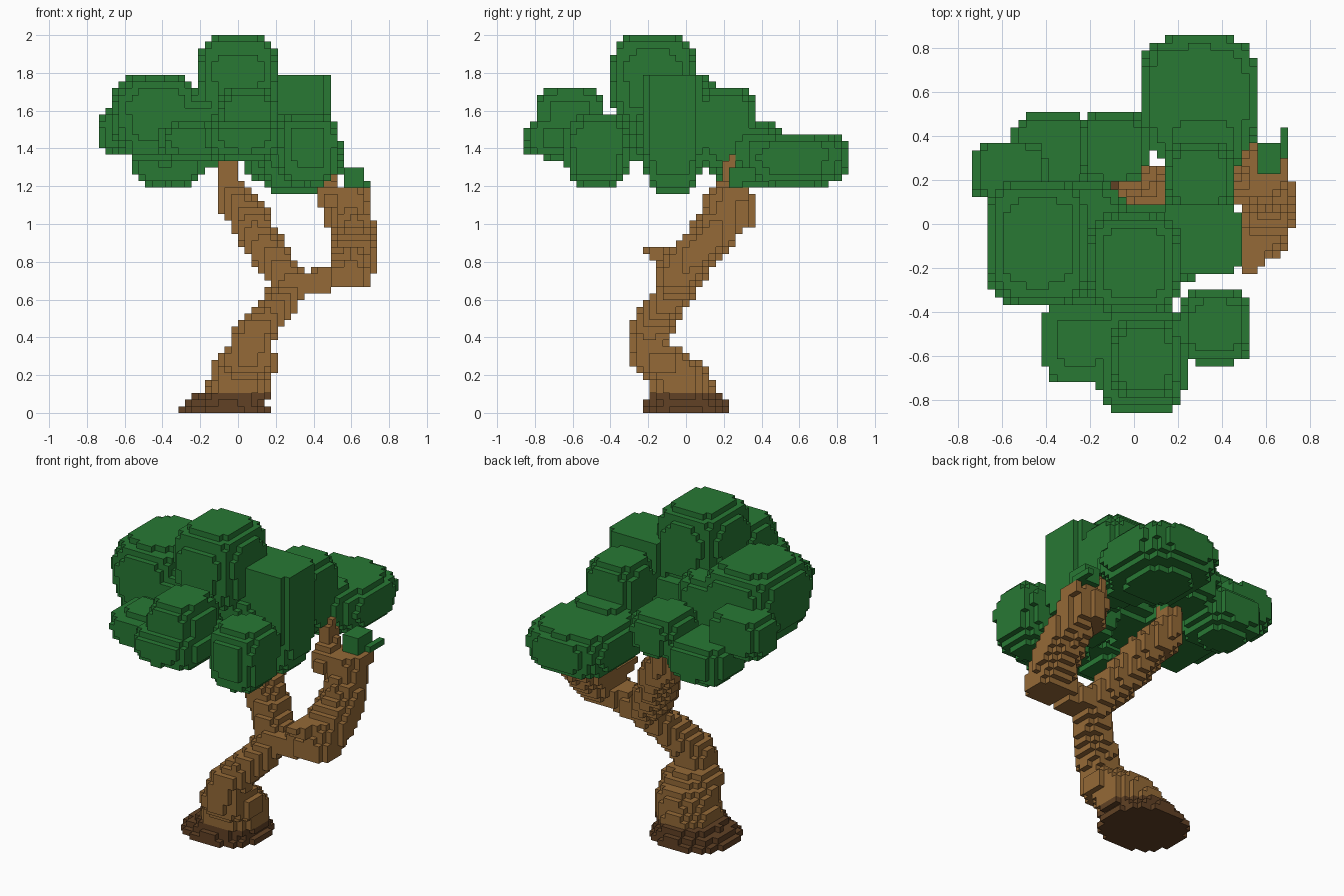
import bpy
import bmesh
from math import ceil, floor
from mathutils import Vector

cube = bpy.data.objects.get("Cube")
if cube:
    bpy.data.objects.remove(cube, do_unlink=True)

U = 2 / 57                          # edge of one block
SHIFT = Vector((0.5, 0.0, 0.5))     # block centres relative to the lattice


def material(name, rgb):
    mat = bpy.data.materials.new(name)
    mat.use_nodes = True
    colour = (*rgb, 1.0)
    mat.diffuse_color = colour
    bsdf = mat.node_tree.nodes["Principled BSDF"]
    bsdf.inputs["Base Color"].default_value = colour
    bsdf.inputs["Roughness"].default_value = 0.9
    return mat


def cells_where(low, high, inside):
    """Blocks between two corners whose centre passes a test."""
    ranges = [range(floor(a / U - s), ceil(b / U - s) + 1)
              for a, b, s in zip(low, high, SHIFT)]
    return {(i, j, k) for i in ranges[0] for j in ranges[1] for k in ranges[2]
            if k >= 0 and inside((Vector((i, j, k)) + SHIFT) * U)}


def clump(x0, x1, y0, y1, z0, z1, top=3.6, bottom=3.0):
    """Rounded box of blocks, squarer on top than below."""
    low, high = Vector((x0, y0, z0)), Vector((x1, y1, z1))
    middle, half = (low + high) / 2, (high - low) / 2

    def inside(p):
        power = top if p.z > middle.z else bottom
        return sum(abs((p[a] - middle[a]) / half[a]) ** power for a in range(3)) <= 1
    return cells_where(low, high, inside)


def limb(points, thick=0.05):
    """Stack of round slices swept along (x, y, z, radius) points."""
    cells = set()
    for start, end in zip(points, points[1:]):
        a, b = Vector(start), Vector(end)
        steps = max(2, ceil((b - a).length / (U / 2)))
        for n in range(steps + 1):
            x, y, z, r = a.lerp(b, n / steps)

            def inside(p):
                flat = (p.x - x) ** 2 + (p.y - y) ** 2
                return flat <= r * r and abs(p.z - z) <= thick
            cells |= cells_where((x - r, y - r, z - thick),
                                 (x + r, y + r, z + thick), inside)
    return cells


def build(name, cells, mat):
    """Mesh with only the exposed block sides."""
    bm = bmesh.new()
    corners = {}

    def vert(key):
        if key not in corners:
            corners[key] = bm.verts.new((Vector(key) + SHIFT) * U)
        return corners[key]

    for cell in sorted(cells):
        for axis in range(3):
            for side in (-1, 1):
                near = list(cell)
                near[axis] += side
                if tuple(near) in cells:
                    continue
                quad = []
                for p, q in ((-1, -1), (1, -1), (1, 1), (-1, 1)):
                    corner = list(cell)
                    corner[axis] += side / 2
                    corner[(axis + 1) % 3] += p / 2
                    corner[(axis + 2) % 3] += q / 2
                    quad.append(vert(tuple(corner)))
                bm.faces.new(quad if side > 0 else quad[::-1])
    mesh = bpy.data.meshes.new(name)
    bm.to_mesh(mesh)
    bm.free()
    mesh.materials.append(mat)
    obj = bpy.data.objects.new(name, mesh)
    bpy.context.collection.objects.link(obj)
    return obj


bark = material("bark_brown", (0.298, 0.142, 0.038))
dark = material("root_brown", (0.119, 0.053, 0.018))
leaf = material("leaf_green", (0.021, 0.19, 0.034))

# Trunk leaning forward, then back towards the fork
trunk = limb([(-0.01, -0.02, 0.1, 0.18), (0.02, -0.04, 0.2, 0.16),
              (0.05, -0.13, 0.27, 0.16), (0.06, -0.19, 0.34, 0.11),
              (0.1, -0.19, 0.45, 0.11), (0.18, -0.13, 0.54, 0.1),
              (0.27, -0.05, 0.64, 0.09), (0.28, -0.02, 0.7, 0.08)], 0.035)

# Branch rising to the back on the right
right_branch = limb([(0.27, -0.02, 0.69, 0.09), (0.18, 0.05, 0.82, 0.1),
                     (0.1, 0.12, 0.94, 0.1), (0.07, 0.17, 1.03, 0.1),
                     (-0.01, 0.23, 1.12, 0.09), (-0.05, 0.26, 1.2, 0.06),
                     (-0.06, 0.25, 1.35, 0.06)], 0.04)

# Branch swinging out to the left, with twigs
left_branch = limb([(0.28, -0.03, 0.69, 0.08), (0.44, -0.05, 0.7, 0.08),
                    (0.59, -0.05, 0.73, 0.11), (0.61, 0.04, 0.84, 0.12),
                    (0.62, 0.15, 0.95, 0.11), (0.6, 0.21, 1.04, 0.1),
                    (0.59, 0.23, 1.15, 0.1)])
left_branch |= limb([(0.57, 0.25, 1.04, 0.11), (0.56, 0.25, 1.12, 0.11),
                     (0.5, 0.19, 1.13, 0.09), (0.47, 0.24, 1.2, 0.05),
                     (0.45, 0.24, 1.33, 0.03)], 0.04)
left_branch |= limb([(0.62, 0.24, 1.15, 0.06), (0.67, 0.28, 1.17, 0.04)], 0.03)
left_branch |= limb([(0.56, -0.1, 0.84, 0.06), (0.54, -0.19, 0.86, 0.04)], 0.03)

# Spreading foot of the trunk
foot = limb([(-0.07, 0, 0.0, 0.24), (-0.07, 0, 0.02, 0.23),
             (-0.06, 0, 0.05, 0.21), (-0.02, -0.01, 0.09, 0.17)], 0.02)
foot = {c for c in foot | trunk if c[2] < 3}
wood = {c for c in trunk | right_branch | left_branch if c[2] >= 3}

# Leaf clumps as x, y and z bounds
clumps = [
    (-0.21, 0.21, -0.4, 0.05, 1.5, 2.0),       # crown
    (-0.67, -0.2, -0.37, 0.2, 1.34, 1.79),     # large right
    (-0.45, -0.03, -0.36, 0.2, 1.34, 1.7),     # large right, inner
    (-0.74, -0.4, 0.1, 0.38, 1.37, 1.62),      # outer right
    (-0.56, -0.18, 0.14, 0.51, 1.2, 1.44),     # low back right
    (-0.24, 0.06, 0.18, 0.51, 1.3, 1.55),      # middle back
    (-0.3, 0.3, -0.3, 0.1, 1.34, 1.6),         # centre
    (0.14, 0.46, 0.05, 0.38, 1.27, 1.73),      # back left
    (0.16, 0.48, 0.2, 0.5, 1.23, 1.52),        # back left, lower
    (0.03, 0.56, 0.28, 0.86, 1.2, 1.48),       # far back
    (-0.42, -0.07, -0.72, -0.34, 1.34, 1.53),  # front right
    (-0.17, 0.24, -0.86, -0.36, 1.34, 1.56),   # front, lower
    (-0.1, 0.2, -0.8, -0.43, 1.4, 1.72),       # front, upper
    (0.21, 0.53, -0.64, -0.3, 1.2, 1.58),      # front left
]
canopy = set().union(*(clump(*bounds) for bounds in clumps))
# Wide flat underside of the large right clump
canopy |= clump(-0.6, -0.05, -0.33, 0.18, 1.34, 1.6, 4, 8)
# Tall clump on the left side with a level top
tall = clump(0.11, 0.5, -0.23, 0.09, 1.15, 2.4, 3.6, 4)
canopy |= {c for c in tall if c[2] < 51}

# Small leaf sprig on the outer twig
sprig = clump(0.56, 0.67, 0.23, 0.37, 1.2, 1.3, 20, 20)
sprig |= clump(0.66, 0.71, 0.3, 0.44, 1.19, 1.24, 20, 20)

build("trunk_and_branches", wood - canopy, bark)
build("trunk_foot", foot, dark)
build("leaf_canopy", canopy, leaf)
build("leaf_sprig", sprig - wood, leaf)
